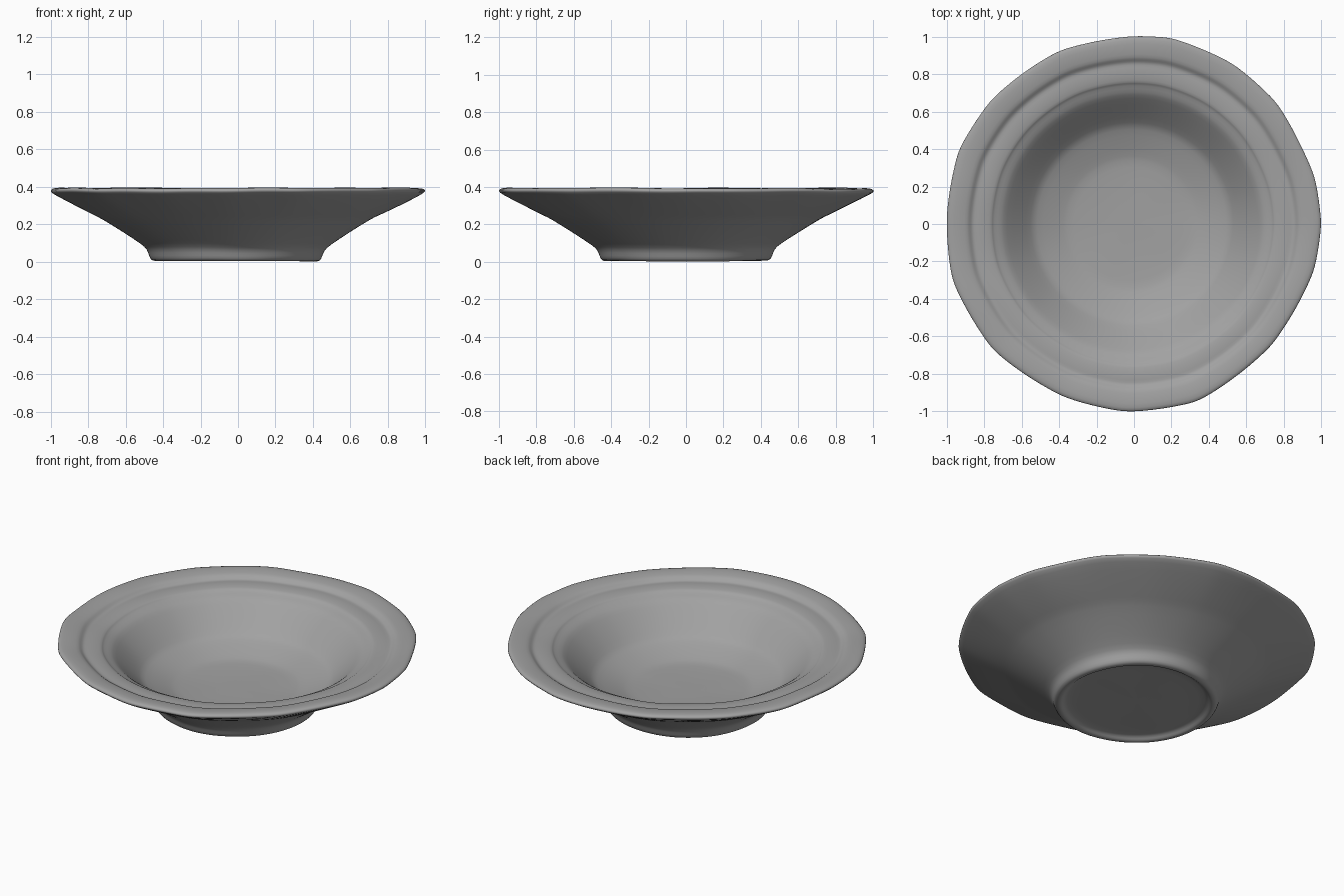
import bpy, bmesh, math
from mathutils import Vector, noise

if "Cube" in bpy.data.objects:
    bpy.data.objects.remove(bpy.data.objects["Cube"])

SEG = 96

# Hand-formed rim outline: (x, y) corners seen from the top
RIM = [(1, 0), (.965, .25), (.89, .42), (.762, .647), (.527, .856), (.20, .993),
       (0, 1.003), (-.40, .925), (-.6, .80), (-.762, .663), (-.935, .396), (-1, .04),
       (-.97, -.30), (-.751, -.674), (-.37, -.925), (-.04, -1.003), (.34, -.947),
       (.735, -.647), (.962, -.246)]

# Cross-section from the underside centre, round the rim, to the inside centre
PROFILE = [(.2, .028), (.375, .028), (.40, .022), (.415, .006), (.43, .003), (.452, .008),
           (.462, .03), (.472, .065), (.50, .09), (.60, .155), (.725, .232), (.745, .24),
           (.87, .302), (.988, .363), (1.003, .376), (.998, .39), (.965, .396),
           (.895, .388), (.88, .381), (.865, .368), (.85, .363), (.82, .368),
           (.76, .362), (.75, .355), (.745, .349), (.70, .333), (.68, .317), (.60, .239),
           (.535, .176), (.515, .163), (.43, .132), (.355, .109), (.33, .104), (.15, .098)]


def rim_radius(a):
    """Rim distance in direction a: between a straight chord and an arc."""
    d = Vector((math.cos(a), math.sin(a)))
    for i, p in enumerate(RIM):
        p, q = Vector(p), Vector(RIM[(i + 1) % len(RIM)])
        if p.cross(d) >= -1e-6 and d.cross(q) > 0 and p.dot(d) > 0:
            chord = p.cross(q - p) / d.cross(q - p)
            t = p.angle(d) / p.angle(q)
            arc = p.length + (q.length - p.length) * t
            return .45 * chord + .55 * arc
    return 1.0


rims = [rim_radius(2 * math.pi * i / SEG) for i in range(SEG)]

# Bowl: lathe the profile, letting the outline's irregularity fade inwards
bm = bmesh.new()
rings = []
for r, z in PROFILE:
    ring = []
    for i in range(SEG):
        a = 2 * math.pi * i / SEG
        k = 1 + (rims[i] - 1) * r ** 4
        p = Vector((r * k * math.cos(a), r * k * math.sin(a), z))
        p.x -= .024 * max(0, 1 - r)
        p.z += .006 * noise.noise(Vector((p.x * 3, p.y * 3, z * 3)))
        ring.append(bm.verts.new(p))
    rings.append(ring)
for lo, hi in zip(rings, rings[1:]):
    for i in range(SEG):
        j = (i + 1) % SEG
        bm.faces.new((lo[i], lo[j], hi[j], hi[i]))
for ring, z in ((rings[0], .028), (rings[-1], .097)):
    c = bm.verts.new((-.02, 0, z))
    for i in range(SEG):
        bm.faces.new((ring[i], ring[(i + 1) % SEG], c))
bmesh.ops.recalc_face_normals(bm, faces=bm.faces)

# Rest the foot on the ground
low = min(v.co.z for v in bm.verts)
bmesh.ops.translate(bm, verts=bm.verts, vec=(0, 0, -low))

mesh = bpy.data.meshes.new("bowl")
bm.to_mesh(mesh)
bm.free()
bowl = bpy.data.objects.new("bowl", mesh)
bpy.context.collection.objects.link(bowl)
mesh.polygons.foreach_set("use_smooth", [True] * len(mesh.polygons))
sub = bowl.modifiers.new("soften", 'SUBSURF')
sub.levels = sub.render_levels = 1

# Darker grey clay
clay = bpy.data.materials.new("clay")
clay.diffuse_color = (.36, .36, .36, 1)
clay.use_nodes = True
clay.node_tree.nodes["Principled BSDF"].inputs["Base Color"].default_value = clay.diffuse_color
mesh.materials.append(clay)
